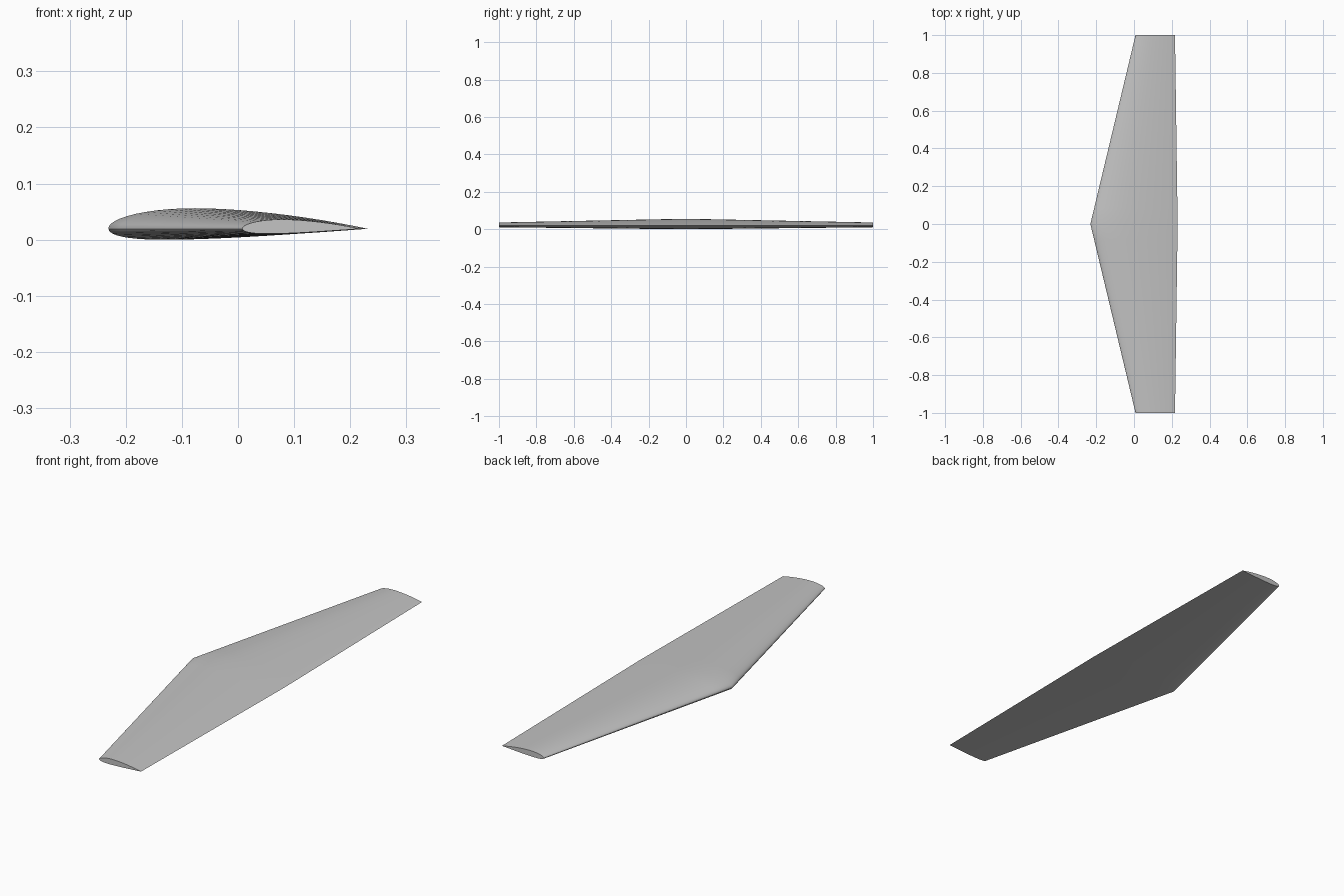
import bpy, bmesh, math

cube = bpy.data.objects.get("Cube")
if cube:
    bpy.data.objects.remove(cube, do_unlink=True)

CAMBER, CAMBER_POS, THICK = 0.02, 0.4, 0.12
ROOT = (-0.231, 0.231)      # leading and trailing edge x at the centre
TIP = (0.008, 0.217)        # the same at each tip
CHORD_Z = 0.0195
STEPS, SPANS = 28, 12


def surface_point(t, side):
    """Point on a cambered aerofoil of unit chord, side +1 upper, -1 lower."""
    p = CAMBER_POS
    k = CAMBER / (p if t < p else 1 - p) ** 2
    mean = k * (2 * p * t - t * t + (0 if t < p else 1 - 2 * p))
    slope = math.atan(2 * k * (p - t))
    half = 5 * THICK * (0.2969 * math.sqrt(t) - 0.126 * t - 0.3516 * t**2
                        + 0.2843 * t**3 - 0.1036 * t**4)
    return t - side * half * math.sin(slope), mean + side * half * math.cos(slope)


# Closed section: trailing edge, over the top to the nose, back underneath
stations = [(1 - math.cos(math.pi * i / STEPS)) / 2 for i in range(STEPS + 1)]
section = [surface_point(t, 1) for t in reversed(stations)]
section += [surface_point(t, -1) for t in stations[1:-1]]

# Loft the tapered section from tip to tip
bm = bmesh.new()
rings = []
for j in range(-SPANS, SPANS + 1):
    f = abs(j) / SPANS
    lead, trail = [a + (b - a) * f for a, b in zip(ROOT, TIP)]
    chord = trail - lead
    rings.append([bm.verts.new((lead + chord * x, j / SPANS, CHORD_Z + chord * z))
                  for x, z in section])
n = len(section)
for a, b in zip(rings, rings[1:]):
    for i in range(n):
        bm.faces.new((a[i], a[(i + 1) % n], b[(i + 1) % n], b[i]))

# Flat tip caps
bm.faces.new(rings[0])
bm.faces.new(rings[-1])
bmesh.ops.recalc_face_normals(bm, faces=bm.faces)

mesh = bpy.data.meshes.new("wing")
bm.to_mesh(mesh)
bm.free()
wing = bpy.data.objects.new("wing", mesh)
bpy.context.collection.objects.link(wing)

# Plain grey skin
grey = bpy.data.materials.new("light_grey")
grey.use_nodes = True
colour = (0.55, 0.55, 0.55, 1)
grey.diffuse_color = colour
grey.node_tree.nodes["Principled BSDF"].inputs["Base Color"].default_value = colour
mesh.materials.append(grey)

bpy.context.view_layer.objects.active = wing
wing.select_set(True)
bpy.ops.object.shade_smooth_by_angle(angle=math.radians(30))
